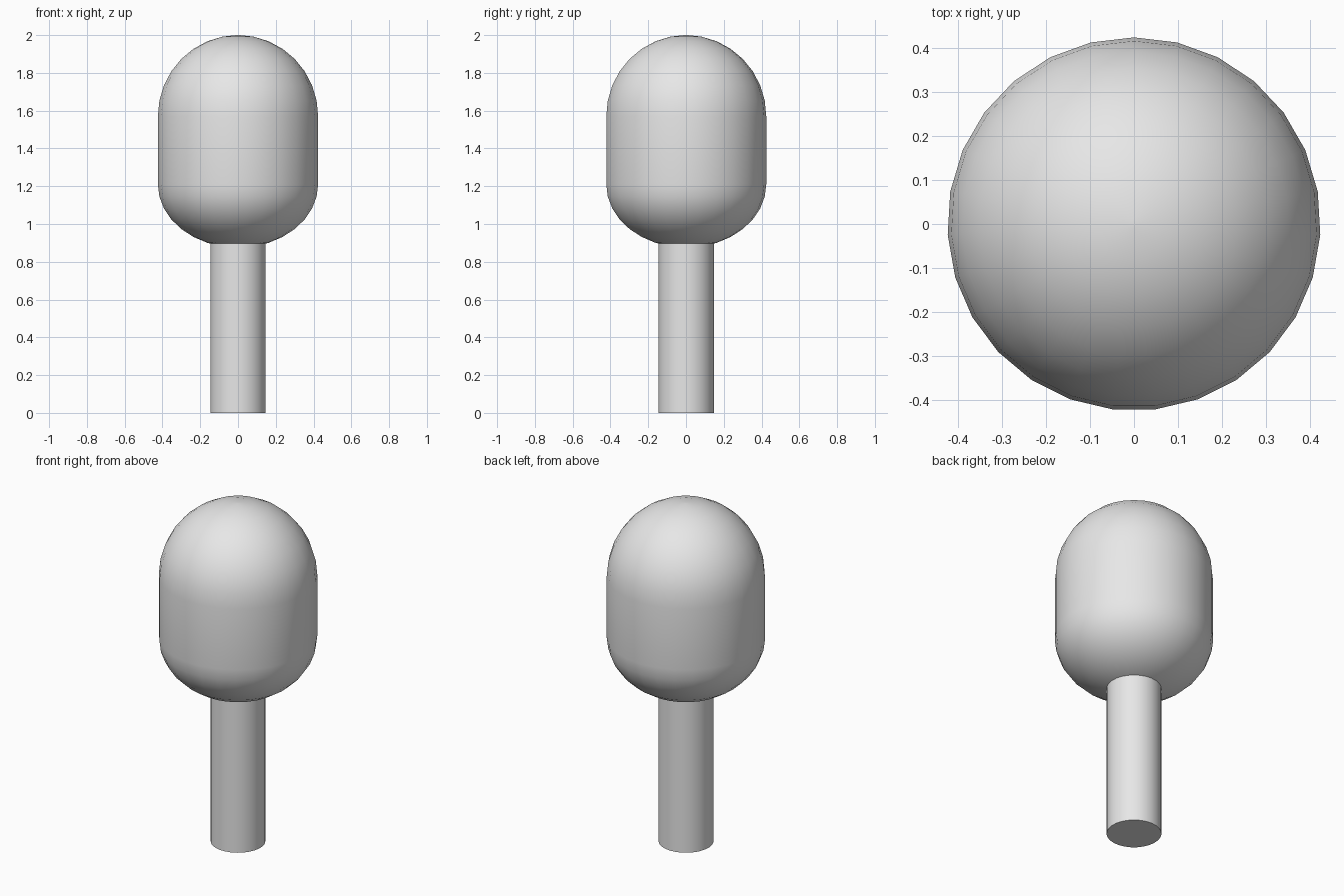
import bpy
import bmesh
from math import sin, cos, pi, radians

SIDES = 27

cube = bpy.data.objects.get("Cube")
if cube:
    bpy.data.objects.remove(cube, do_unlink=True)

# Single plain grey
grey = bpy.data.materials.new("plain grey")
grey.use_nodes = True
grey.diffuse_color = (0.8, 0.8, 0.8, 1)
bsdf = next(n for n in grey.node_tree.nodes if n.type == "BSDF_PRINCIPLED")
bsdf.inputs["Base Color"].default_value = grey.diffuse_color


def lathe(name, profile, sides, angle):
    """Turn an (r, z) profile, bottom to top, into a closed solid."""
    bm = bmesh.new()
    rings = []
    for r, z in profile:
        rings.append([bm.verts.new((r * cos(pi / 2 + 2 * pi * i / sides),
                                    r * sin(pi / 2 + 2 * pi * i / sides), z))
                      for i in range(sides)])
    for low, high in zip(rings, rings[1:]):
        for i in range(sides):
            j = (i + 1) % sides
            bm.faces.new((low[i], low[j], high[j], high[i]))
    bm.faces.new(rings[0][::-1])
    bm.faces.new(rings[-1])
    bmesh.ops.remove_doubles(bm, verts=bm.verts, dist=0.0001)
    bmesh.ops.recalc_face_normals(bm, faces=bm.faces)
    mesh = bpy.data.meshes.new(name)
    bm.to_mesh(mesh)
    bm.free()
    obj = bpy.data.objects.new(name, mesh)
    bpy.context.collection.objects.link(obj)
    mesh.materials.append(grey)
    bpy.ops.object.select_all(action="DESELECT")
    obj.select_set(True)
    bpy.context.view_layer.objects.active = obj
    bpy.ops.object.shade_smooth_by_angle(angle=radians(angle))
    return obj


# Rounded head: flattened bowl below, straight band, round dome above
RADIUS = 0.425
STEPS = 8
bowl = [(RADIUS * cos(a), 1.21 - 0.335 * sin(a))
        for a in (pi / 2 * i / STEPS for i in range(STEPS - 1, -1, -1))]
dome = [(RADIUS * cos(a), 1.57 + 0.43 * sin(a))
        for a in (pi / 2 * i / STEPS for i in range(STEPS))]
lathe("rounded_head", bowl + dome + [(0.01, 2.0)], SIDES, 40)

# Straight round stem, sunk a little into the head
lathe("stem", [(0.147, 0), (0.147, 0.95)], SIDES, 40)
